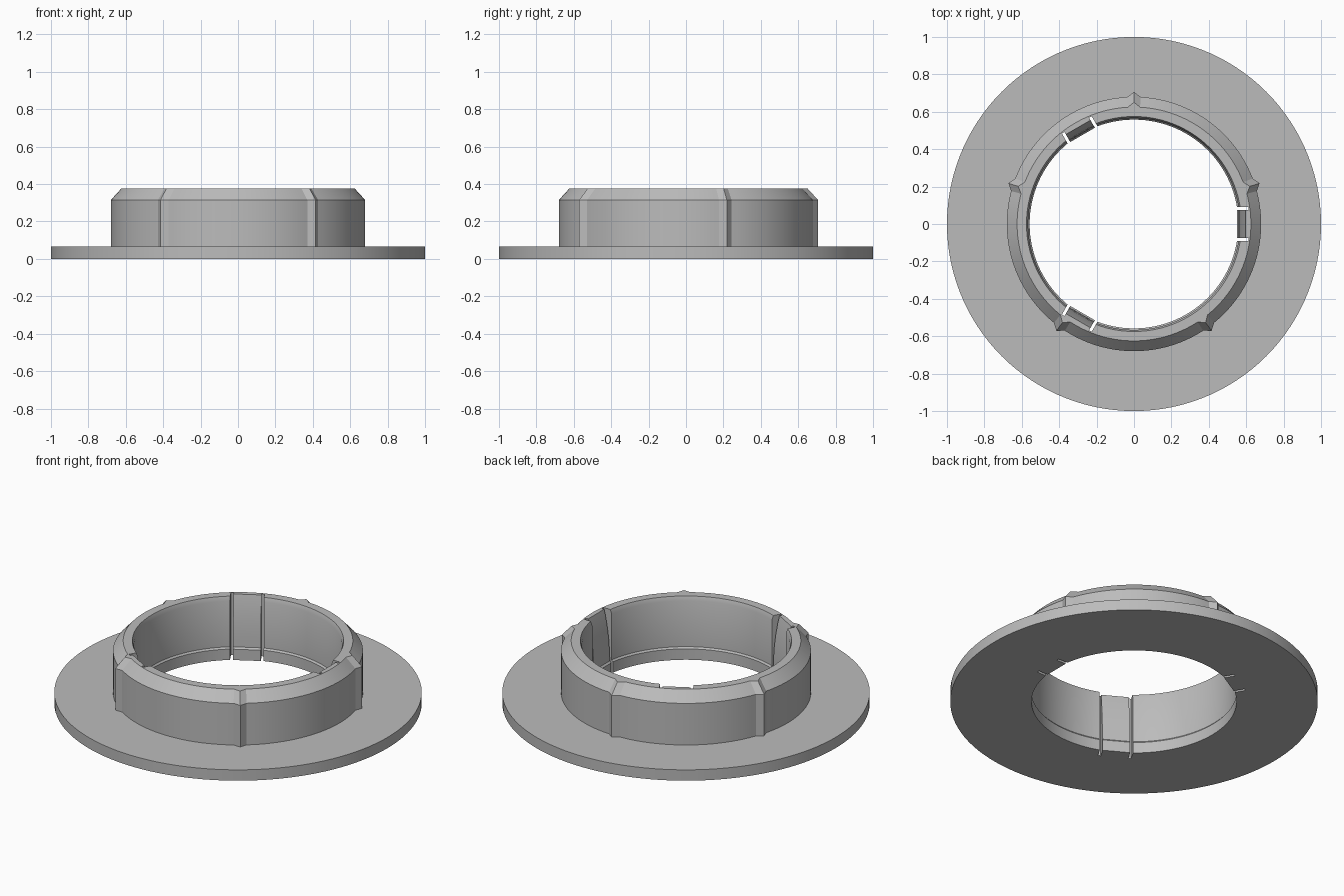
import bpy, bmesh
from math import sin, cos, radians, pi

cube = bpy.data.objects.get("Cube")
if cube:
    bpy.data.objects.remove(cube, do_unlink=True)

grey = bpy.data.materials.new("plain_grey")
grey.use_nodes = True
colour = (0.5, 0.5, 0.5, 1)
grey.diffuse_color = colour
grey.node_tree.nodes["Principled BSDF"].inputs["Base Color"].default_value = colour


def finish(name, bm):
    bmesh.ops.recalc_face_normals(bm, faces=bm.faces)
    mesh = bpy.data.meshes.new(name)
    bm.to_mesh(mesh)
    bm.free()
    mesh.materials.append(grey)
    ob = bpy.data.objects.new(name, mesh)
    bpy.context.collection.objects.link(ob)
    return ob


def lathe(name, profile, steps, ridge_angles=(), ridge=0, ridge_from=9):
    """Revolve a closed (radius, height) profile; outer points rise at the ridges."""
    bm = bmesh.new()
    rings = []
    for i in range(steps):
        deg = i * 360 / steps
        bump = ridge if deg in ridge_angles else 0
        ring = []
        for r, z in profile:
            if r >= ridge_from:
                r += bump
            ring.append(bm.verts.new((r * cos(radians(deg)), r * sin(radians(deg)), z)))
        rings.append(ring)
    n = len(profile)
    for i, a in enumerate(rings):
        b = rings[(i + 1) % steps]
        for j in range(n):
            k = (j + 1) % n
            bm.faces.new((a[j], b[j], b[k], a[k]))
    return finish(name, bm)


def slab(name, profile, half_width):
    """Extrude a closed (x, z) profile sideways along y."""
    bm = bmesh.new()
    face = bm.faces.new([bm.verts.new((x, -half_width, z)) for x, z in profile])
    out = bmesh.ops.extrude_face_region(bm, geom=[face])
    verts = [v for v in out["geom"] if isinstance(v, bmesh.types.BMVert)]
    bmesh.ops.translate(bm, verts=verts, vec=(0, 2 * half_width, 0))
    return finish(name, bm)


# Wide flange and raised collar with a chamfered rim, in one revolved body
TOP, BASE = 0.375, 0.065
body = lathe("flanged_collar", [
    (0.558, 0), (1.0, 0), (1.0, BASE), (0.68, BASE), (0.68, 0.315),
    (0.625, TOP), (0.575, TOP), (0.566, 0.35), (0.566, 0.075), (0.558, BASE)],
    120, [18 + 72 * i for i in range(5)], 0.026, 0.6)

# The flange edge stays round where the ridges stand on it
for v in body.data.vertices:
    r = v.co.xy.length
    if r > 0.9:
        v.co.x /= r
        v.co.y /= r

# Three spring clips, each set in a pocket that leaves a slot on both sides
clip_profile = [(0.614, 0), (0.614, TOP), (0.597, TOP), (0.588, 0.34), (0.575, 0.27),
                (0.566, 0.2), (0.561, 0.13), (0.559, 0.075), (0.55, BASE), (0.55, 0)]
pocket_profile = [(0.5, -0.1), (0.612, -0.1), (0.612, 0.5), (0.5, 0.5)]
for i in range(3):
    turn = i * 2 * pi / 3
    clip = slab(f"spring_clip_{i + 1}", clip_profile, 0.076)
    clip.rotation_euler.z = turn
    pocket = slab(f"pocket_cutter_{i + 1}", pocket_profile, 0.092)
    pocket.rotation_euler.z = turn
    pocket.hide_render = True
    pocket.hide_set(True)
    cut = body.modifiers.new(f"pocket_{i + 1}", "BOOLEAN")
    cut.operation = "DIFFERENCE"
    cut.solver = "EXACT"
    cut.object = pocket

# Smooth round walls with crisp edges
bpy.ops.object.select_all(action="DESELECT")
for ob in bpy.context.collection.objects:
    if ob.name.startswith(("flanged", "spring")):
        ob.select_set(True)
bpy.context.view_layer.objects.active = body
bpy.ops.object.shade_smooth_by_angle(angle=radians(25))
